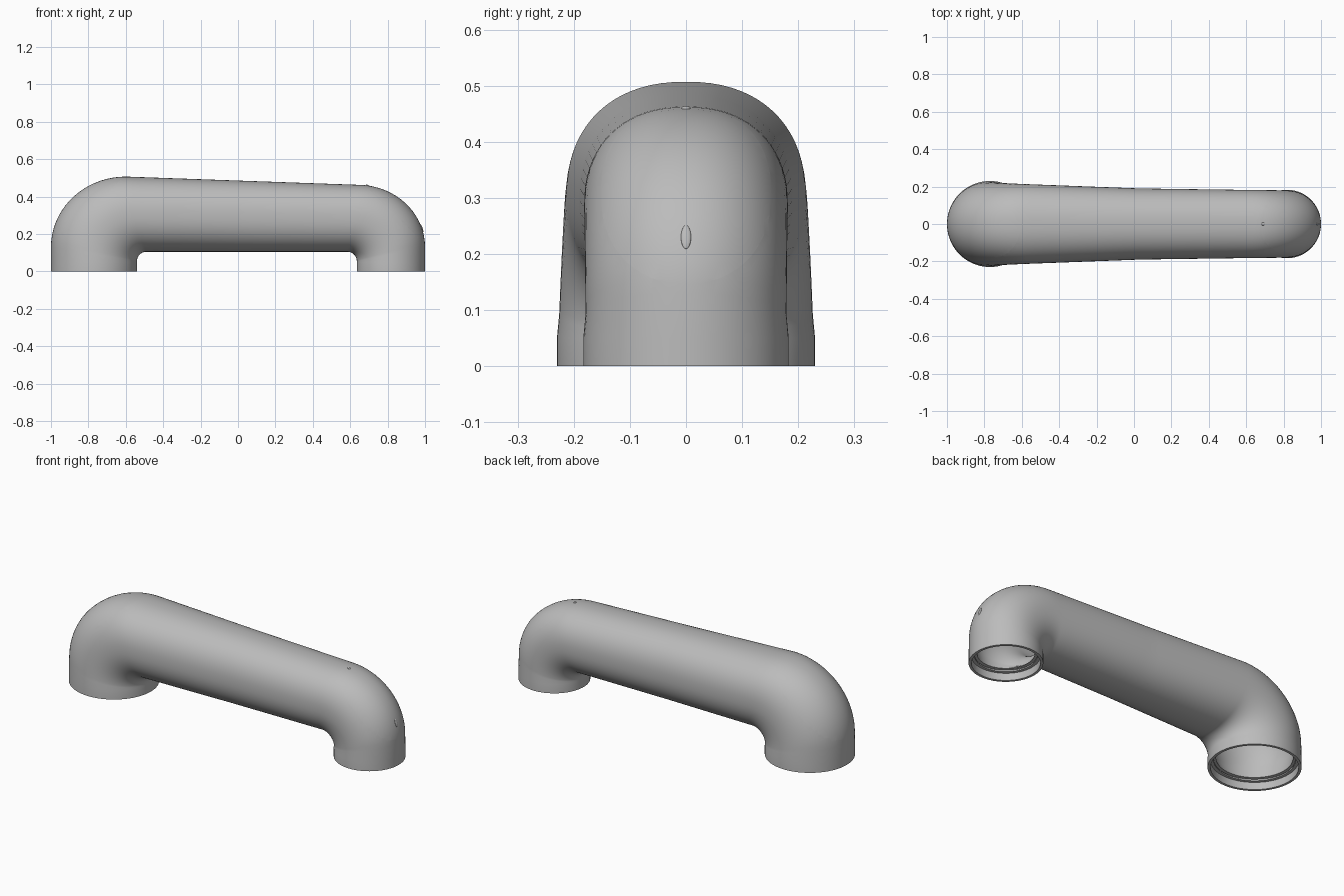
import bpy, bmesh
from math import sin, cos, pi, copysign, radians
from mathutils import Vector

cube = bpy.data.objects.get("Cube")
if cube:
    bpy.data.objects.remove(cube)

SIDES = 72
grey = bpy.data.materials.new("plain grey")
grey.use_nodes = True
COLOUR = (0.5, 0.5, 0.5, 1)
grey.diffuse_color = COLOUR
grey.node_tree.nodes["Principled BSDF"].inputs["Base Color"].default_value = COLOUR


def mix(a, b, t):
    return a + (b - a) * t


def finish(bm, name):
    mesh = bpy.data.meshes.new(name)
    bm.to_mesh(mesh)
    bm.free()
    ob = bpy.data.objects.new(name, mesh)
    bpy.context.collection.objects.link(ob)
    mesh.materials.append(grey)
    bpy.ops.object.select_all(action='DESELECT')
    ob.select_set(True)
    bpy.context.view_layer.objects.active = ob
    bpy.ops.object.shade_smooth_by_angle(angle=radians(35))
    return ob


# A station is (outer point, inner point, half width, roundness power)
def elbow(side, foot_out, foot_in, top_x, top_z, inner_x, w_foot, w_top, steps=18):
    """Stations from the foot up and round to the tube; side is -1 or +1."""
    rise, fillet_z, bore_z = 0.13, 0.055, 0.105
    stations = []
    for i in range(steps + 1):
        t = i / steps
        a = t * pi / 2
        outer = Vector((side * mix(top_x, foot_out, cos(a)), 0, mix(rise, top_z, sin(a))))
        inner = Vector((side * mix(inner_x, foot_in, cos(a)), 0, mix(fillet_z, bore_z, sin(a))))
        stations.append((outer, inner, mix(w_foot - 0.004, w_top, t), mix(2, 2.25, t)))
    return stations


def foot(side, out, inn, w, z):
    return (Vector((side * out, 0, z)), Vector((side * inn, 0, z)), w, 2)


def inset(station, d):
    outer, inner, w, n = station
    step = (inner - outer).normalized() * d
    return (outer + step, inner - step, w - d, n)


def section(bm, station):
    outer, inner, w, n = station
    mid, half = (outer + inner) / 2, (outer - inner) / 2
    ring = []
    for k in range(SIDES):
        a = 2 * pi * k / SIDES
        c, s = (copysign(abs(f) ** (2 / n), f) for f in (cos(a), sin(a)))
        ring.append(bm.verts.new(mid + half * c + Vector((0, w * s, 0))))
    return ring


# Wide and narrow ends, and the tapered tube between them
wide, narrow = (1.0, 0.54, 0.23), (1.0, 0.635, 0.183)
wide_elbow = elbow(-1, wide[0], wide[1], 0.6, 0.507, 0.49, wide[2], 0.212)
narrow_elbow = elbow(1, narrow[0], narrow[1], 0.64, 0.463, 0.585, narrow[2], 0.182)
start, end = wide_elbow[-1], narrow_elbow[-1]
tube = []
for i in range(1, 24):
    t = i / 24
    w = mix(0.212, 0.190, t * 2) if t < 0.5 else mix(0.190, 0.182, t * 2 - 1)
    tube.append((start[0].lerp(end[0], t), start[1].lerp(end[1], t), w, 2.25))
run = wide_elbow + tube + narrow_elbow[::-1]


# Stepped socket inside each foot, listed from the rim upward
def socket(side, size):
    steps = ((0, 0.014), (0.04, 0.014), (0.04, 0.03), (0.047, 0.03), (0.047, 0.024),
             (0.052, 0.024), (0.052, 0.042), (0.055, 0.042))
    return [inset(foot(side, *size, z), d) for z, d in steps]


loop = ([foot(-1, *wide, 0), foot(-1, *wide, 0.05)] + run
        + [foot(1, *narrow, 0.05), foot(1, *narrow, 0)]
        + socket(1, narrow) + [inset(s, 0.03) for s in run[::-1]]
        + socket(-1, wide)[::-1])

shell = bmesh.new()
rings = [section(shell, s) for s in loop]
for r0, r1 in zip(rings, rings[1:] + rings[:1]):
    for k in range(SIDES):
        m = (k + 1) % SIDES
        shell.faces.new((r0[k], r0[m], r1[m], r1[k]))
bmesh.ops.recalc_face_normals(shell, faces=shell.faces)

# Seam planes: point and normal
middle = (Vector((0, 0, 0)), Vector((1, 0, 0)))
wide_cut = (Vector((-0.61, 0, 0.505)), Vector((-0.34, 0, 0.37)).normalized())
narrow_cut = (Vector((0.68, 0, 0.457)), Vector((0.292, 0, 0.3)).normalized())


def piece(name, keeps):
    """Keep the part of the shell on the chosen side of each seam plane."""
    bm = shell.copy()
    for (co, no), sign in keeps:
        bmesh.ops.bisect_plane(bm, geom=bm.verts[:] + bm.edges[:] + bm.faces[:], dist=1e-5,
                               plane_co=co, plane_no=no * sign, clear_inner=True)
    return finish(bm, name)


piece("wide_pipe", [(middle, -1), (wide_cut, -1)])
piece("narrow_pipe", [(middle, 1), (narrow_cut, -1)])
piece("wide_elbow_cover", [(middle, -1), (wide_cut, 1)])
piece("narrow_elbow_cover", [(middle, 1), (narrow_cut, 1)])
shell.free()


# Small oval studs on the narrow cover
def stud(name, angle, length, width):
    bm = bmesh.new()
    bmesh.ops.create_uvsphere(bm, u_segments=24, v_segments=12, radius=1)
    ob = finish(bm, name)
    ob.scale = (0.004, width, length)
    ob.location = (mix(0.64, 1.0, cos(angle)), 0, mix(0.13, 0.463, sin(angle)))
    ob.rotation_euler = (0, -angle, 0)


stud("release_stud", radians(17.5), 0.022, 0.009)
stud("seam_stud", radians(82), 0.009, 0.008)
